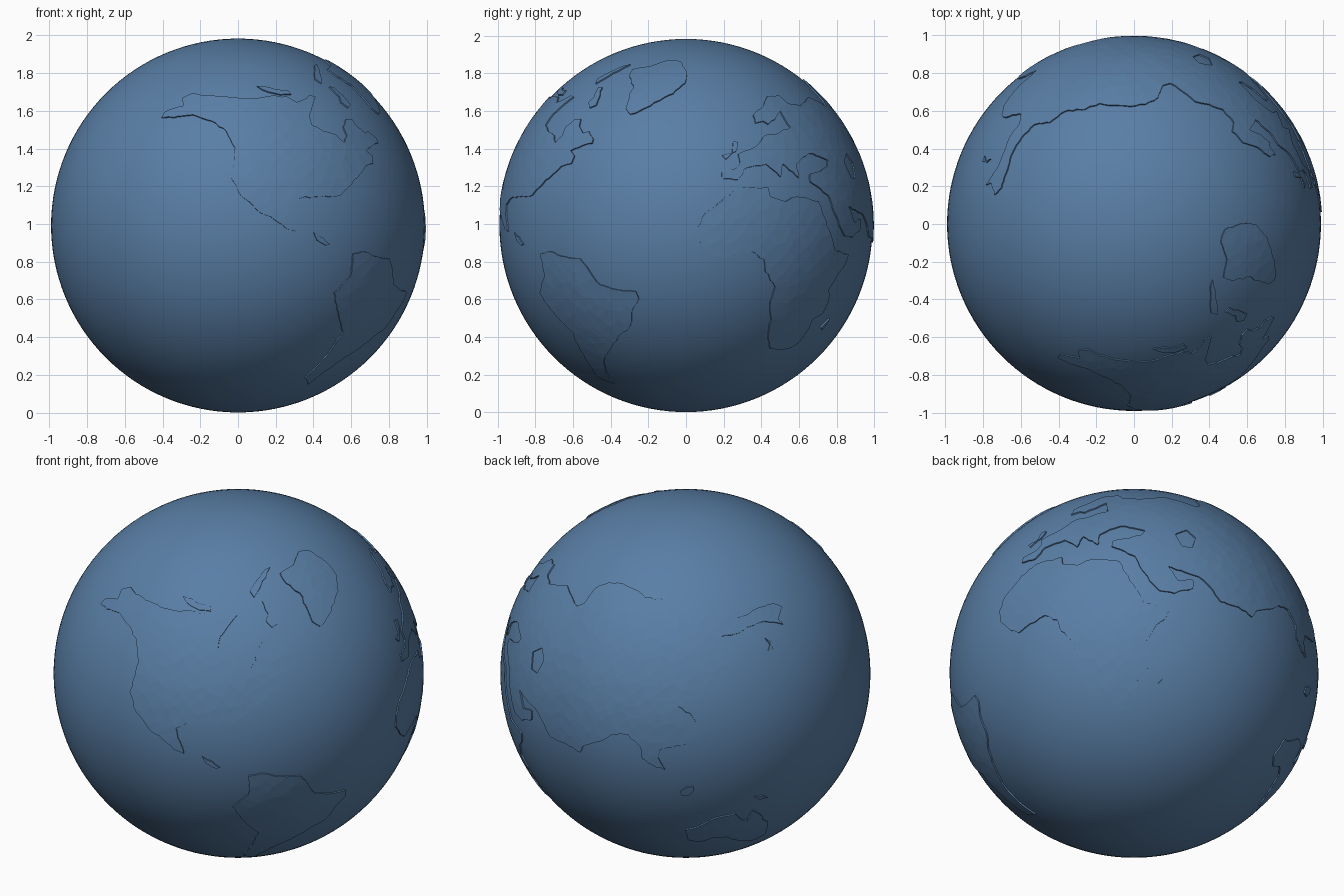
import bpy, bmesh, random
from math import sin, cos, radians, sqrt
from mathutils import Vector
from mathutils.geometry import delaunay_2d_cdt

if "Cube" in bpy.data.objects:
    bpy.data.objects.remove(bpy.data.objects["Cube"])

random.seed(4)
R_SEA, R_LAND, CZ = 0.991, 0.998, 0.992
blue = bpy.data.materials.new("steel_blue")
blue.diffuse_color = (0.1, 0.21, 0.38, 1)
blue.use_nodes = True
blue.node_tree.nodes["Principled BSDF"].inputs["Base Color"].default_value = blue.diffuse_color


# Coast points sketched on a disc seen from (azimuth, elevation), put on the unit sphere
def seen_from(az, el, disc, flat):
    a, e = radians(az), radians(el)
    d = Vector((sin(a) * cos(e), -cos(a) * cos(e), sin(e)))
    right = Vector((cos(a), sin(a), 0))
    up = d.cross(right)
    out = []
    for u, v in zip(flat[::2], flat[1::2]):
        u, v = u / disc, v / disc
        out.append((right * u + up * v + d * sqrt(max(0, 1 - u * u - v * v))).normalized())
    return out


def from_right(*f): return seen_from(90, 0, 187, f)
def from_top(*f): return seen_from(0, 90, 187, f)
def from_front_right(*f): return seen_from(35, 25, 185, f)
def from_back_left(*f): return seen_from(215, 25, 185, f)
def from_back_right(*f): return seen_from(138, -30, 185, f)


def inside(p, poly):
    hit = False
    for a, b in zip(poly, poly[1:] + poly[:1]):
        if (a.y > p.y) != (b.y > p.y) and p.x < (b.x - a.x) * (p.y - a.y) / (b.y - a.y) + a.x:
            hit = not hit
    return hit


# Raised land plate: rough coast, scattered inner points, triangulated on the sphere
def land(name, coast, lake=None, step=0.065):
    c = sum(coast, Vector()).normalized()
    e1 = c.orthogonal().normalized()
    e2 = c.cross(e1)

    def flat(p): return Vector((p.dot(e1), p.dot(e2))) * 2 / (1 + p.dot(c))

    def ball(q):
        s = q.x * q.x + q.y * q.y
        return (e1 * 4 * q.x + e2 * 4 * q.y + c * (4 - s)) / (4 + s) * R_LAND

    corners = [flat(p) for p in coast]
    loop = []
    for a, b in zip(corners, corners[1:] + corners[:1]):
        n = max(1, int((b - a).length / 0.025))
        for i in range(n):
            q = a.lerp(b, i / n)
            if i:
                q += Vector((random.uniform(-1, 1), random.uniform(-1, 1))) * 0.006
            loop.append(q)
    hole = [flat(p) for p in lake] if lake else []
    pts = loop + hole
    n, m = len(loop), len(hole)
    edges = [(n + i, n + (i + 1) % m) for i in range(m)]
    xs, ys = [p.x for p in loop], [p.y for p in loop]
    y = min(ys)
    while y < max(ys):
        x = min(xs)
        while x < max(xs):
            q = Vector((x + random.uniform(-.35, .35) * step, y + random.uniform(-.35, .35) * step))
            if inside(q, loop) and min((q - b).length for b in loop) > 0.015:
                pts.append(q)
            x += step
        y += step
    verts, _, faces = delaunay_2d_cdt(pts, edges, [list(range(n))], 1, 1e-5)[:3]
    bm = bmesh.new()
    bv = [bm.verts.new(ball(q)) for q in verts]
    for f in faces:
        mid = sum((verts[i] for i in f), Vector((0, 0))) / len(f)
        if inside(mid, loop) and not (hole and inside(mid, hole)):
            bm.faces.new([bv[i] for i in f])
    bmesh.ops.delete(bm, geom=[v for v in bm.verts if not v.link_faces], context='VERTS')
    mesh = bpy.data.meshes.new(name)
    bm.to_mesh(mesh)
    bm.free()
    ob = bpy.data.objects.new(name, mesh)
    bpy.context.collection.objects.link(ob)
    ob.location.z = CZ
    mesh.materials.append(blue)
    mod = ob.modifiers.new("thickness", 'SOLIDIFY')
    mod.thickness, mod.offset = 0.02, -1


# Ocean ball
bpy.ops.mesh.primitive_uv_sphere_add(segments=128, ring_count=64, radius=R_SEA, location=(0, 0, CZ))
ocean = bpy.context.object
ocean.name = "ocean_sphere"
ocean.data.materials.append(blue)
bpy.ops.object.shade_smooth()

# Americas
land("north_america", from_front_right(
    -137, 69, -133, 74, -120, 74, -116, 84, -107, 86, -102, 79, -88, 72, -73, 65, -58, 62, -43, 62,
    -33, 60, -26, 52, -16, 55, -8, 60, -1, 58, -12, 44, -19, 32, -20, 24, -10, 17, 5, 12, 12, 4,
    18, 12, 17, 22, 24, 31, 32, 32, 35, 24, 44, 17, 50, 20, 59, 13, 60, 8, 50, 4, 38, -3, 45, -8,
    44, -16, 32, -20, 24, -28, 14, -35, 5, -43, -4, -50, -28, -51, -48, -50, -62, -55, -58, -68,
    -54, -80, -64, -76, -75, -66, -90, -54, -102, -38, -108, -18, -103, -3, -99, 12, -101, 32,
    -108, 47, -118, 60, -128, 64))
land("south_america", from_right(
    -145, -28, -138, -26, -121, -31, -106, -33, -96, -46, -86, -59, -74, -63, -50, -66, -47, -73,
    -54, -86, -56, -101, -66, -109, -74, -121, -79, -129, -82, -137, -80, -146, -72, -158, -86, -152,
    -95, -141, -104, -126, -113, -106, -126, -94, -138, -79, -146, -67, -141, -51))
land("greenland", from_front_right(
    42, 100, 55, 108, 60, 121, 70, 123, 87, 112, 98, 98, 100, 82, 96, 70, 90, 57, 82, 47,
    74, 52, 68, 67, 62, 80, 48, 90))

# Africa
land("africa", from_right(
    47, 34, 59, 38, 82, 38, 84, 29, 99, 24, 106, 28, 119, 28, 132, 24, 136, 12, 144, -8, 148, -24,
    162, -29, 159, -38, 150, -51, 142, -64, 142, -76, 136, -88, 126, -94, 120, -106, 111, -118,
    101, -123, 84, -123, 82, -111, 85, -94, 84, -76, 89, -61, 79, -46, 78, -34, 66, -26, 49, -30,
    34, -35, 22, -26, 12, -14, 12, -1, 19, 12, 32, 22))

# Eurasia: west coast, arctic coast, pacific coast, southern coast
west = from_right(
    36, 47, 36, 54, 50, 57, 54, 62, 52, 71, 64, 76, 72, 81, 79, 90, 92, 92, 104, 98, 98, 107,
    94, 114, 89, 106, 82, 101, 77, 104, 69, 102, 67, 110, 76, 118, 81, 129, 92, 130, 101, 122,
    114, 119, 122, 128)
arctic = from_top(
    36, 140, 29, 138, 24, 126, 11, 119, -4, 117, -19, 118, -34, 120, -49, 114, -69, 112, -84, 101,
    -99, 99, -112, 86, -122, 69, -126, 54, -132, 36)
pacific = from_back_left(
    96, 66, 92, 54, 97, 49, 79, 52, 64, 47, 52, 40, 36, 37, 29, 27, 36, 17, 44, 9, 45, 0, 39, -11,
    29, -18, 14, -25, -1, -28, -8, -33, 4, -40, 11, -53, 9, -63, -1, -71, -16, -74, -26, -76,
    -28, -84, -21, -96, -34, -91, -44, -85, -46, -73, -58, -61, -74, -61, -86, -68, -103, -73,
    -106, -79)
south = from_back_right(
    110, 64, 92, 70, 75, 92, 57, 100, 40, 106, 50, 92, 65, 92, 65, 84, 47, 79, 32, 82, 22, 92,
    12, 107, 7, 117, -3, 122, -16, 127, -15, 132, 2, 135, 14, 138, 17, 142, -3, 147, -18, 144,
    -28, 139, -30, 129, -45, 137, -51, 127, -63, 134, -73, 131, -83, 127, -93, 116)
inland_sea = from_back_right(47, 138, 58, 142, 67, 134, 64, 124, 54, 126)
land("eurasia", west + arctic + pacific + south, inland_sea)

# Australia
land("australia", from_back_left(
    2, -166, 0, -156, 12, -153, 26, -146, 36, -143, 49, -140, 54, -145, 61, -147, 66, -137, 74, -141,
    82, -150, 79, -160, 68, -166, 52, -167, 40, -163, 26, -164, 14, -168))

# Islands
for i, coast in enumerate([
        from_front_right(-55, 77, -45, 74, -40, 70, -28, 68, -27, 62, -38, 63, -48, 68),
        from_front_right(24, 72, 30, 72, 37, 58, 40, 50, 34, 46, 28, 52, 30, 60),
        from_front_right(12, 82, 18, 92, 24, 100, 32, 106, 28, 96, 20, 82, 16, 76),
        from_front_right(-36, -83, -26, -88, -18, -94, -22, -95, -32, -90),
        from_right(36, 70, 46, 72, 47, 84, 52, 83, 50, 74, 40, 66),
        from_right(134, -102, 143, -93, 141, -97, 136, -104),
        from_back_left(-6, -118, 0, -114, 7, -113, 8, -117, 3, -122, -4, -122),
        from_back_left(68, -123, 76, -122, 81, -124, 73, -126),
        from_back_left(79, 35, 84, 32, 87, 24, 82, 23, 84, 29)]):
    land(f"island_{i + 1}", coast)
